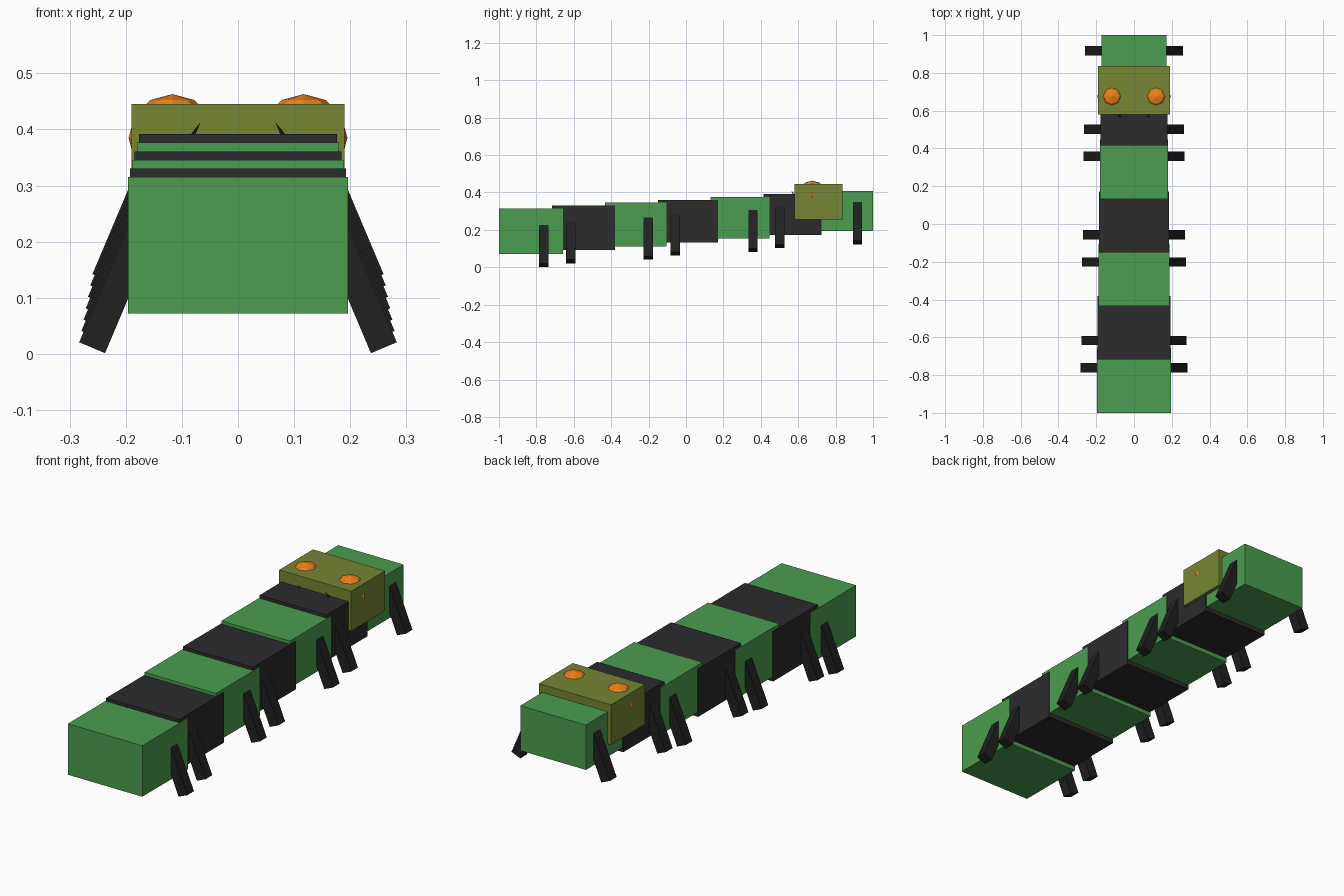
import bpy, math
from mathutils import Matrix, Vector

if "Cube" in bpy.data.objects:
    bpy.data.objects.remove(bpy.data.objects["Cube"])


def material(name, rgb):
    m = bpy.data.materials.new(name)
    m.diffuse_color = (*rgb, 1)
    m.use_nodes = True
    m.node_tree.nodes["Principled BSDF"].inputs["Base Color"].default_value = m.diffuse_color
    return m


GREEN = material("green", (0.07, 0.34, 0.08))
BLACK = material("black", (0.025, 0.025, 0.027))
LEG = material("leg_black", (0.015, 0.015, 0.015))
OLIVE = material("olive", (0.18, 0.24, 0.035))
ORANGE = material("orange", (0.85, 0.22, 0.01))


def box(name, centre, size, mat, tilt=0.0):
    """Box with its size baked in, tilted about the y axis."""
    bpy.ops.mesh.primitive_cube_add(size=1)
    ob = bpy.context.object
    ob.name = name
    ob.data.transform(Matrix.Diagonal((*size, 1)))
    ob.location = centre
    ob.rotation_euler = (0, tilt, 0)
    ob.data.materials.append(mat)
    return ob


TILT = 0.4           # outward lean of the legs
LEG_LEN, LEG_W = 0.26, 0.05

# Body segments, shrinking and rising toward the back, each with a pair of legs
for i in range(7):
    s = 1 - 0.02 * i
    y, z = -0.8285 + 0.2796 * i, 0.1935 + 0.0178 * i
    w, h = 0.392 * s, 0.243 * s
    box(f"body_segment_{i + 1}", (0, y, z), (w, 0.343 * s, h),
        BLACK if i % 2 else GREEN)
    leg_y = y + (-0.068 if i % 2 else 0.068)
    # centre of the foot end, then step half a leg length up and inward
    foot_x, foot_z = w / 2 + 0.064, z - h / 2 - 0.061
    cx = foot_x - math.sin(TILT) * LEG_LEN / 2
    cz = foot_z + math.cos(TILT) * LEG_LEN / 2
    for side, label in ((1, "right"), (-1, "left")):
        box(f"{label}_leg_{i + 1}", (side * cx, leg_y, cz),
            (LEG_W, LEG_W, LEG_LEN), LEG, -side * TILT)

# Head block
box("head", (0, 0.708, 0.35), (0.38, 0.255, 0.19), OLIVE)

for side, label in ((1, "right"), (-1, "left")):
    # Low-poly eye, mostly sunk into the head
    bpy.ops.mesh.primitive_uv_sphere_add(segments=8, ring_count=6, radius=0.078,
                                         location=(side * 0.117, 0.675, 0.385))
    eye = bpy.context.object
    eye.name = f"{label}_eye"
    eye.data.materials.append(ORANGE)
    # Small jaw spike, almost hidden between head and body
    bpy.ops.mesh.primitive_cone_add(vertices=4, radius1=0.03, radius2=0, depth=0.18)
    jaw = bpy.context.object
    jaw.name = f"{label}_jaw"
    tip, base = Vector((side * 0.073, 0.568, 0.402)), Vector((side * 0.14, 0.63, 0.28))
    jaw.location = (tip + base) / 2
    jaw.rotation_euler = (tip - base).to_track_quat('Z', 'Y').to_euler()
    jaw.data.materials.append(LEG)
